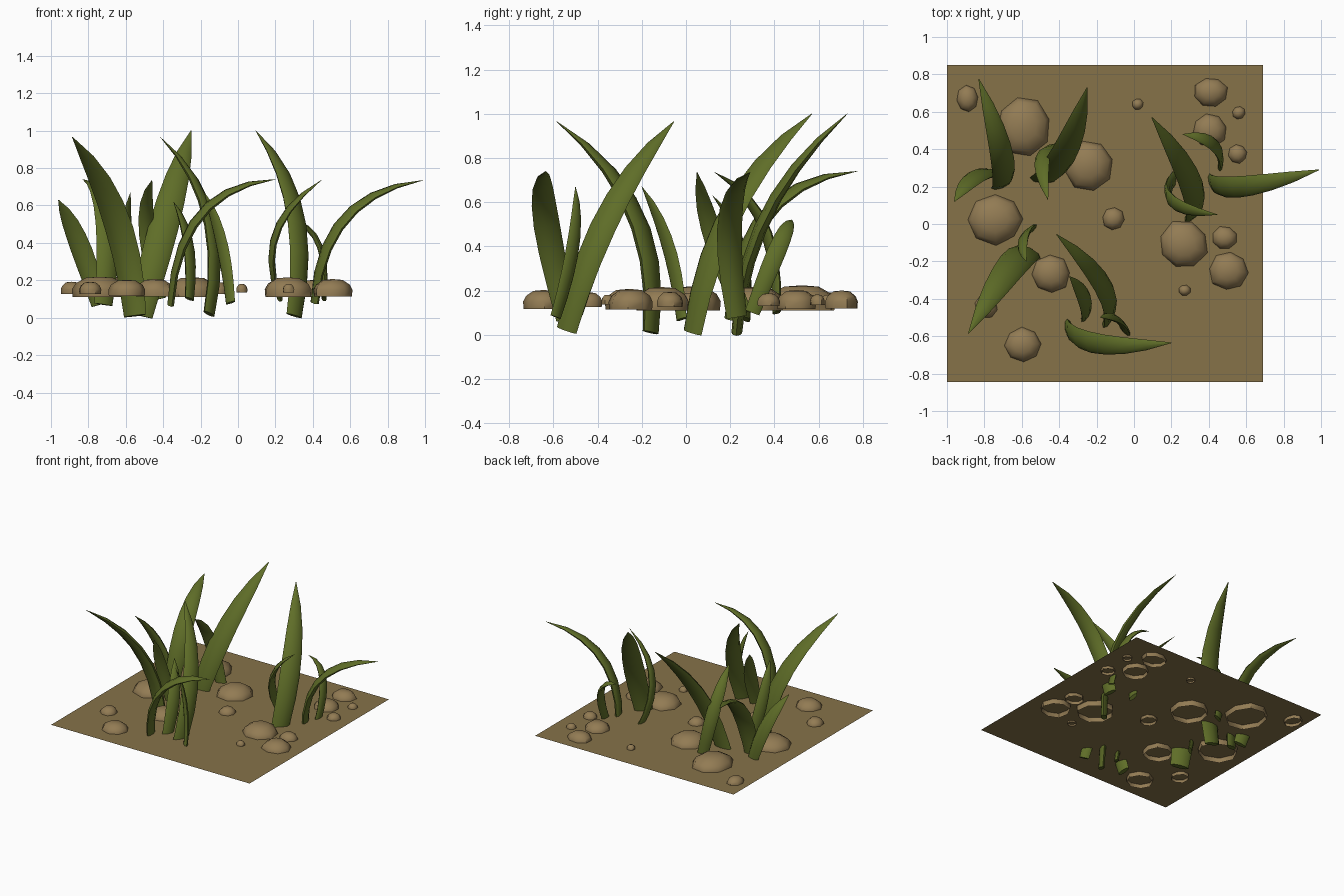
import bpy, bmesh, math, random
from mathutils import Vector as V

if "Cube" in bpy.data.objects:
    bpy.data.objects.remove(bpy.data.objects["Cube"])

random.seed(4)

def material(name, color):
    m = bpy.data.materials.new(name)
    m.diffuse_color = (*color, 1)
    m.use_nodes = True
    m.node_tree.nodes["Principled BSDF"].inputs["Base Color"].default_value = m.diffuse_color
    return m

SOIL = material("soil brown", (0.24, 0.17, 0.066))
STONE = material("stone tan", (0.29, 0.20, 0.088))
GRASS = material("grass green", (0.115, 0.155, 0.021))
GROUND_Z = 0.15

def finish(name, bm, mat, smooth=True):
    bmesh.ops.recalc_face_normals(bm, faces=bm.faces)
    me = bpy.data.meshes.new(name)
    bm.to_mesh(me)
    bm.free()
    me.materials.append(mat)
    ob = bpy.data.objects.new(name, me)
    bpy.context.collection.objects.link(ob)
    if smooth:
        bpy.ops.object.select_all(action='DESELECT')
        ob.select_set(True)
        bpy.context.view_layer.objects.active = ob
        bpy.ops.object.shade_smooth_by_angle(angle=math.radians(48))
    return ob

def bridge(bm, a, b):
    n = len(a)
    for i in range(n):
        bm.faces.new((a[i], a[(i + 1) % n], b[(i + 1) % n], b[i]))

# ground sheet
bm = bmesh.new()
bm.faces.new([bm.verts.new((x, y, GROUND_Z)) for x, y in
              ((-1, -.845), (.69, -.845), (.69, .85), (-1, .85))])
finish("ground", bm, SOIL, False)

# rocks: low open-bottomed domes sunk a little into the ground
def rock(x, y, rx, ry):
    r = (rx + ry) / 2
    z0 = GROUND_Z - min(.04, .005 + .3 * r)
    h = GROUND_Z + .02 + .35 * r - z0
    turn = random.uniform(0, 1)
    jit = [random.uniform(.95, 1.05) for _ in range(8)]
    bm = bmesh.new()
    prev = None
    for k, t in ((.97, 0), (1, .38), (.86, .68), (.5, .95)):
        ring = []
        for i in range(8):
            a = turn + i * math.tau / 8
            ring.append(bm.verts.new((x + rx * k * jit[i] * math.cos(a),
                                      y + ry * k * jit[i] * math.sin(a), z0 + h * t)))
        if prev:
            bridge(bm, prev, ring)
        prev = ring
    top = bm.verts.new((x, y, z0 + h))
    for i in range(8):
        bm.faces.new((prev[i], prev[(i + 1) % 8], top))
    # open shell: make sure it faces outward
    ob = finish("rock", bm, STONE)
    if ob.data.polygons[-1].normal.z < 0:
        ob.data.flip_normals()

for r in ((-.59, .525, .145, .16), (-.245, .315, .132, .135), (-.74, .025, .145, .135),
          (-.11, .03, .06, .06), (-.89, .67, .058, .07), (.41, .705, .092, .08),
          (.405, .5, .092, .092), (.56, .595, .035, .035), (.555, .375, .05, .05),
          (.02, .64, .03, .03), (.265, -.11, .132, .13), (.485, -.075, .07, .063),
          (.505, -.25, .105, .105), (.27, -.355, .032, .03), (-.445, -.265, .105, .105),
          (-.595, -.645, .095, .09), (-.79, -.44, .06, .065)):
    rock(*r)

# blades: flattened tubes swept along a quadratic curve, wide across the bend
WIDTHS = (.8, .9, .98, 1, .93, .78, .5, .03)

def blade(base, ctrl, tip, width):
    b, c, e = V(base), V(ctrl), V(tip)
    across = (c - b).cross(e - b).normalized()
    bm = bmesh.new()
    prev = None
    n = len(WIDTHS) - 1
    for s, k in enumerate(WIDTHS):
        t = s / n
        p = b * (1 - t) ** 2 + c * 2 * t * (1 - t) + e * t * t
        tan = ((c - b) * (1 - t) + (e - c) * t).normalized()
        out = across.cross(tan)
        ring = []
        for i in range(8):
            a = i * math.tau / 8
            ring.append(bm.verts.new(p + across * (math.cos(a) * width * k / 2)
                                     + out * (math.sin(a) * width * k * .19)))
        if prev:
            bridge(bm, prev, ring)
        else:
            bm.faces.new(ring)
        prev = ring
    bm.faces.new(prev)
    finish("grass_blade", bm, GRASS)

# back left tuft
blade((-.72, .2, .07), (-.64, .25, .695), (-.83, .775, .74), .13)
blade((-.52, .23, .01), (-.375, .26, .6), (-.25, .73, 1), .16)
blade((-.74, .27, .07), (-.85, .3, .445), (-.96, .12, .63), .115)
blade((-.42, .41, .1), (-.54, .425, .585), (-.46, .13, .735), .095)
# right tuft
blade((.3, .03, .01), (.41, .13, .635), (.095, .57, 1), .145)
blade((.46, .3, .1), (.495, .455, .5), (.26, .48, .52), .085)
blade((.41, .23, .08), (.45, .14, .66), (.99, .29, .735), .12)
blade((.225, .26, .1), (.07, .09, .48), (.445, .05, .735), .095)
# front left tuft
blade((-.55, -.16, .01), (-.6, -.09, .61), (-.885, -.585, .965), .165)
blade((-.155, -.54, .02), (-.035, -.39, .61), (-.415, -.055, .965), .13)
blade((-.36, -.54, .07), (-.32, -.69, .695), (.2, -.635, .74), .12)
blade((-.53, -.02, .07), (-.63, -.05, .43), (-.575, -.2, .67), .085)
blade((-.26, -.5, .1), (-.23, -.41, .44), (-.345, -.28, .62), .1)
blade((-.04, -.59, .08), (-.07, -.475, .445), (-.18, -.5, .67), .085)
